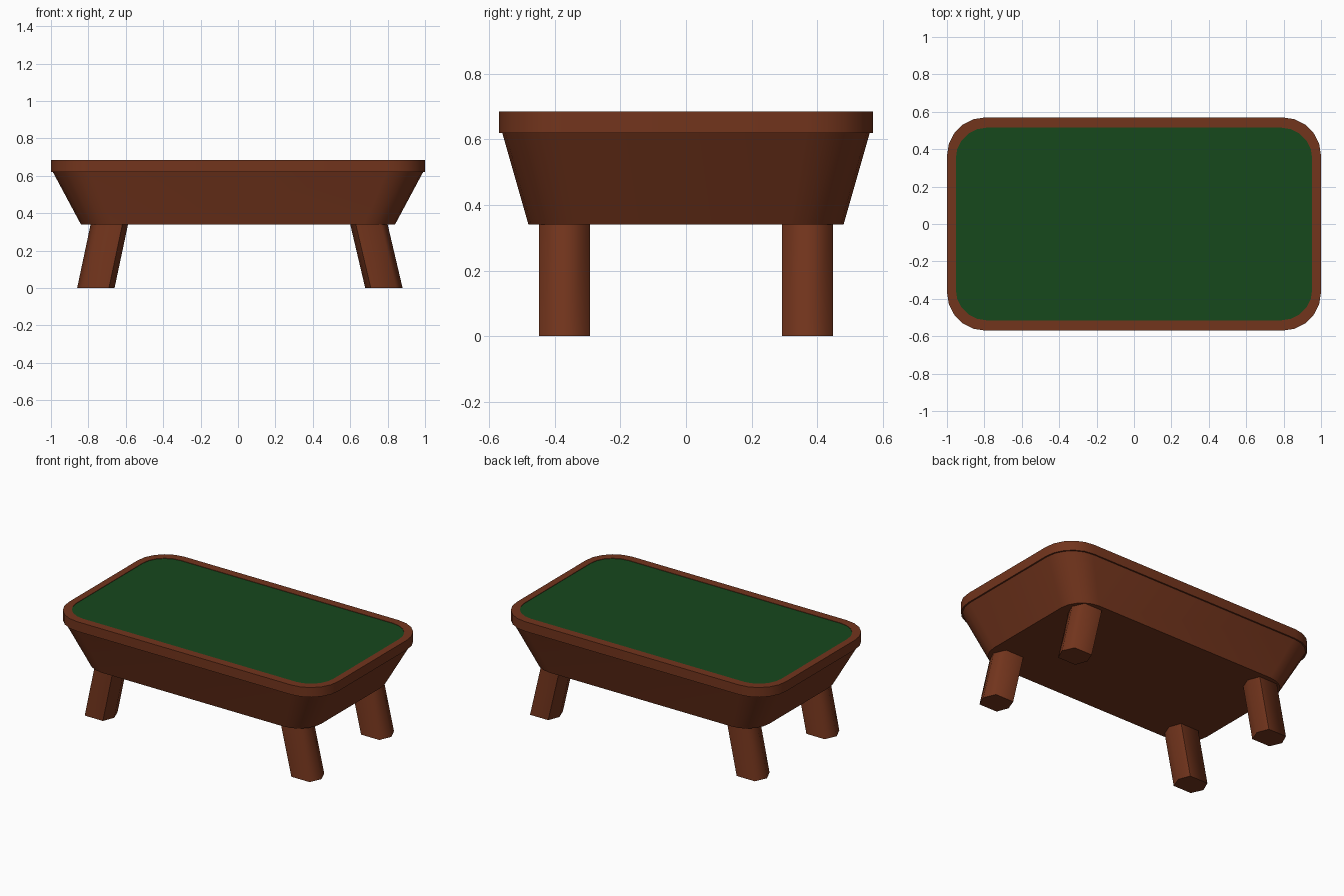
import bpy, bmesh, math

if "Cube" in bpy.data.objects:
    bpy.data.objects.remove(bpy.data.objects["Cube"])


def material(name, rgb):
    m = bpy.data.materials.new(name)
    m.diffuse_color = (*rgb, 1)
    m.use_nodes = True
    m.node_tree.nodes["Principled BSDF"].inputs["Base Color"].default_value = m.diffuse_color
    return m


WOOD = material("dark_wood", (0.17, 0.035, 0.012))
FELT = material("green_felt", (0.008, 0.065, 0.012))


def rounded_rect(hx, hy, r, z, seg=5):
    """Counter-clockwise rounded rectangle outline."""
    pts = []
    for i, (sx, sy) in enumerate([(1, 1), (-1, 1), (-1, -1), (1, -1)]):
        for k in range(seg + 1):
            a = (i + k / seg) * math.pi / 2
            pts.append((sx * (hx - r) + r * math.cos(a),
                        sy * (hy - r) + r * math.sin(a), z))
    return pts


def loft(name, rings, mat, cap_start=True, cap_end=True, angle=40, sharp=None):
    """Skin a stack of matching outlines and optionally cap the ends."""
    bm = bmesh.new()
    loops = [[bm.verts.new(p) for p in ring] for ring in rings]
    n = len(loops[0])
    for a, b in zip(loops, loops[1:]):
        for i in range(n):
            j = (i + 1) % n
            bm.faces.new((a[i], a[j], b[j], b[i]))
    if cap_start:
        bm.faces.new(loops[0][::-1])
    if cap_end:
        bm.faces.new(loops[-1])
    bmesh.ops.recalc_face_normals(bm, faces=bm.faces)
    for f in bm.faces:
        f.smooth = True
    corners = [(a[i], b[i]) for i in (sharp or []) for a, b in zip(loops, loops[1:])]
    for e in bm.edges:
        if len(e.link_faces) == 2 and e.calc_face_angle() > math.radians(angle):
            e.smooth = False
    for a, b in corners:
        bm.edges.get((a, b)).smooth = False
    me = bpy.data.meshes.new(name)
    bm.to_mesh(me)
    bm.free()
    me.materials.append(mat)
    ob = bpy.data.objects.new(name, me)
    bpy.context.collection.objects.link(ob)
    return ob


# Tapered body under the top
loft("table_body", [rounded_rect(0.84, 0.48, 0.165, 0.34),
                    rounded_rect(0.99, 0.56, 0.195, 0.62)], WOOD, cap_end=False)

# Rim: underside lip, outer wall, top band, small inner wall
loft("rim", [rounded_rect(0.99, 0.56, 0.195, 0.62),
             rounded_rect(1.0, 0.57, 0.205, 0.62),
             rounded_rect(1.0, 0.57, 0.205, 0.685),
             rounded_rect(0.953, 0.515, 0.165, 0.685),
             rounded_rect(0.953, 0.515, 0.165, 0.682)],
     WOOD, cap_start=False, cap_end=False)

# Felt playing surface
loft("felt_surface", [rounded_rect(0.953, 0.515, 0.165, 0.682)], FELT, cap_start=False)

# Six-sided splayed legs: section runs from the inner side (0) to the outer side (0.2)
SECTION = [(0, 0), (0.03, -0.078), (0.165, -0.078), (0.2, 0), (0.165, 0.078), (0.03, 0.078)]
for side, sx, top, foot in (("left", -1, 0.588, 0.66), ("right", 1, 0.60, 0.68)):
    for end, sy in (("front", -1), ("back", 1)):
        rings = [[(sx * (x0 + d), sy * 0.37 + w, z) for d, w in SECTION]
                 for x0, z in ((foot, 0), (top, 0.34))]
        loft(f"{end}_{side}_leg", rings, WOOD, angle=75, sharp=(1, 5))
